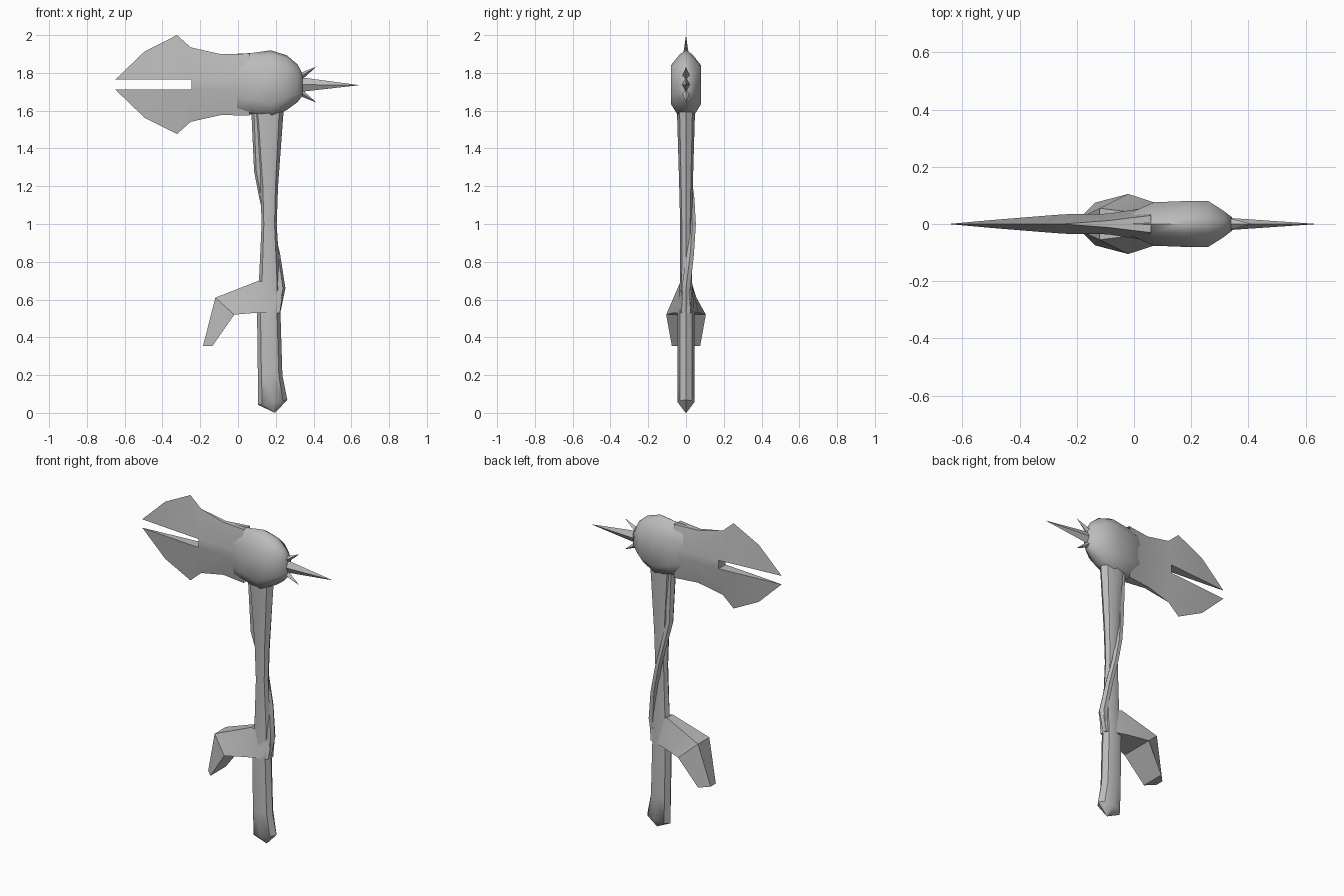
import bpy, bmesh, math
from mathutils import Vector

if "Cube" in bpy.data.objects:
    bpy.data.objects.remove(bpy.data.objects["Cube"])

GREY = (0.5, 0.5, 0.5, 1)
metal = bpy.data.materials.new("plain grey")
metal.use_nodes = True
metal.diffuse_color = GREY
metal.node_tree.nodes["Principled BSDF"].inputs["Base Color"].default_value = GREY


def finish(name, bm, angle=40):
    """Weld, orient, colour and shade a part."""
    bmesh.ops.remove_doubles(bm, verts=bm.verts[:], dist=0.0005)
    bmesh.ops.recalc_face_normals(bm, faces=bm.faces[:])
    mesh = bpy.data.meshes.new(name)
    bm.to_mesh(mesh)
    bm.free()
    mesh.materials.append(metal)
    obj = bpy.data.objects.new(name, mesh)
    bpy.context.collection.objects.link(obj)
    for other in bpy.context.selected_objects:
        other.select_set(False)
    obj.select_set(True)
    bpy.context.view_layer.objects.active = obj
    bpy.ops.object.shade_smooth_by_angle(angle=math.radians(angle))
    return obj


def loft(name, rings, angle=40):
    """Skin a row of equal-sized rings and cap both ends."""
    bm = bmesh.new()
    rows = [[bm.verts.new(p) for p in ring] for ring in rings]
    n = len(rows[0])
    for a, b in zip(rows, rows[1:]):
        for i in range(n):
            j = (i + 1) % n
            bm.faces.new((a[i], a[j], b[j], b[i]))
    bm.faces.new(rows[0])
    bm.faces.new(rows[-1])
    return finish(name, bm, angle)


def level_ring(x, y, z, rx, ry, sides=8, tilt=0):
    ring = []
    for i in range(sides):
        a = math.tau * i / sides
        ring.append((x + rx * math.cos(a), y + ry * math.sin(a), z + tilt * math.cos(a)))
    return ring


# Handle shaft with flared, slanted foot and pointed pommel
shaft = [(.16, 1.64, .085, .05), (.162, 1.54, .075, .046), (.165, 1.2, .047, .036),
         (.165, 1.0, .04, .031), (.167, .7, .056, .032), (.163, .52, .062, .045),
         (.17, .2, .065, .045)]
rings = [level_ring(x, 0, z, rx, ry) for x, z, rx, ry in shaft]
rings.append(level_ring(.183, 0, .056, .078, .044, tilt=.013))
rings.append(level_ring(.195, 0, .002, .003, .003))
loft("handle", rings)

# Strand winding round the back of the shaft
strand = [(.098, 0, 1.61, .028), (.108, .005, 1.28, .023), (.133, .026, 1.14, .021),
          (.165, .034, 1.0, .021), (.2, .022, .84, .023), (.225, 0, .66, .026),
          (.2, 0, .52, .022)]
loft("handle_strand", [level_ring(x, y, z, r, r, 6) for x, y, z, r in strand])

# Hand guard: narrow outer spine, wide inner edge (x, z, half width)
guard = [((-.185, .355, .025), (-.135, .355, .075)),
         ((-.12, .61, .055), (-.02, .52, .105)),
         ((.11, .7, .027), (.1, .53, .066)),
         ((.24, .66, .015), (.222, .53, .025))]
loft("hand_guard", [[(o[0], -o[2], o[1]), (o[0], o[2], o[1]),
                     (i[0], i[2], i[1]), (i[0], -i[2], i[1])] for o, i in guard], 35)

# Rounded head: x, top, bottom, half width, shoulder drop
head = [(-.03, 1.9, 1.58, .033, .1), (.07, 1.905, 1.58, .076, .08),
        (.175, 1.92, 1.555, .08, .08), (.26, 1.892, 1.605, .08, .065),
        (.315, 1.845, 1.645, .045, .045), (.342, 1.795, 1.68, .024, .025)]
rings = []
for x, top, bottom, w, drop in head:
    half = [(w * .4, top - drop * .25), (w, top - drop), (w, bottom + drop), (w * .5, bottom + drop * .2)]
    rings.append([(x, 0, top)] + [(x, y, z) for y, z in half]
                 + [(x, 0, bottom)] + [(x, -y, z) for y, z in reversed(half)])
loft("axe_head", rings, 60)

# Split blade: edge (x, z, half thickness) and slot-side (x, half thickness)
MID, SLOT = 1.738, .026
edge = [(-.65, SLOT, 0), (-.495, .175, 0), (-.323, .262, 0), (-.25, .197, 0),
        (-.09, .161, .012), (.06, .164, .03)]
core = [(-.65, 0), (-.495, .014), (-.323, .028), (-.245, .034), (-.09, .036), (.06, .06)]
SLOT_END = 3
bm = bmesh.new()


def face(*points):
    bm.faces.new([bm.verts.new(p) for p in points])


def rim(i, up, side):
    x, z, y = edge[i]
    return (x, side * y, MID + up * z)


def inner(i, up, side):
    x, y = core[i]
    return (x, side * y, MID + up * SLOT)


for i in range(len(edge) - 1):
    for up in (-1, 1):
        for side in (-1, 1):
            face(rim(i, up, side), rim(i + 1, up, side), inner(i + 1, up, side), inner(i, up, side))
        if i < SLOT_END:
            face(inner(i, up, -1), inner(i + 1, up, -1), inner(i + 1, up, 1), inner(i, up, 1))
        else:
            face(rim(i, up, -1), rim(i + 1, up, -1), rim(i + 1, up, 1), rim(i, up, 1))
    if i >= SLOT_END:
        for side in (-1, 1):
            face(inner(i, 1, side), inner(i + 1, 1, side), inner(i + 1, -1, side), inner(i, -1, side))
face(inner(SLOT_END, 1, -1), inner(SLOT_END, 1, 1), inner(SLOT_END, -1, 1), inner(SLOT_END, -1, -1))
finish("blade", bm, 30)


# Four-sided spikes on the back of the head
def spike(name, base, tip, height, width):
    base, tip = Vector(base), Vector(tip)
    across = Vector((0, 1, 0))
    rise = across.cross(tip - base).normalized() * height
    bm = bmesh.new()
    ring = [bm.verts.new(base + v) for v in (rise, across * width, -rise, -across * width)]
    point = bm.verts.new(tip)
    for i in range(4):
        bm.faces.new((ring[i], ring[(i + 1) % 4], point))
    bm.faces.new(ring)
    finish(name, bm, 20)


spike("main_spike", (.335, 0, 1.738), (.643, 0, 1.735), .038, .021)
for label, up in (("upper", 1), ("lower", -1)):
    spike(label + "_spike", (.335, 0, MID + up * .045), (.415, 0, MID + up * .095), .017, .02)
